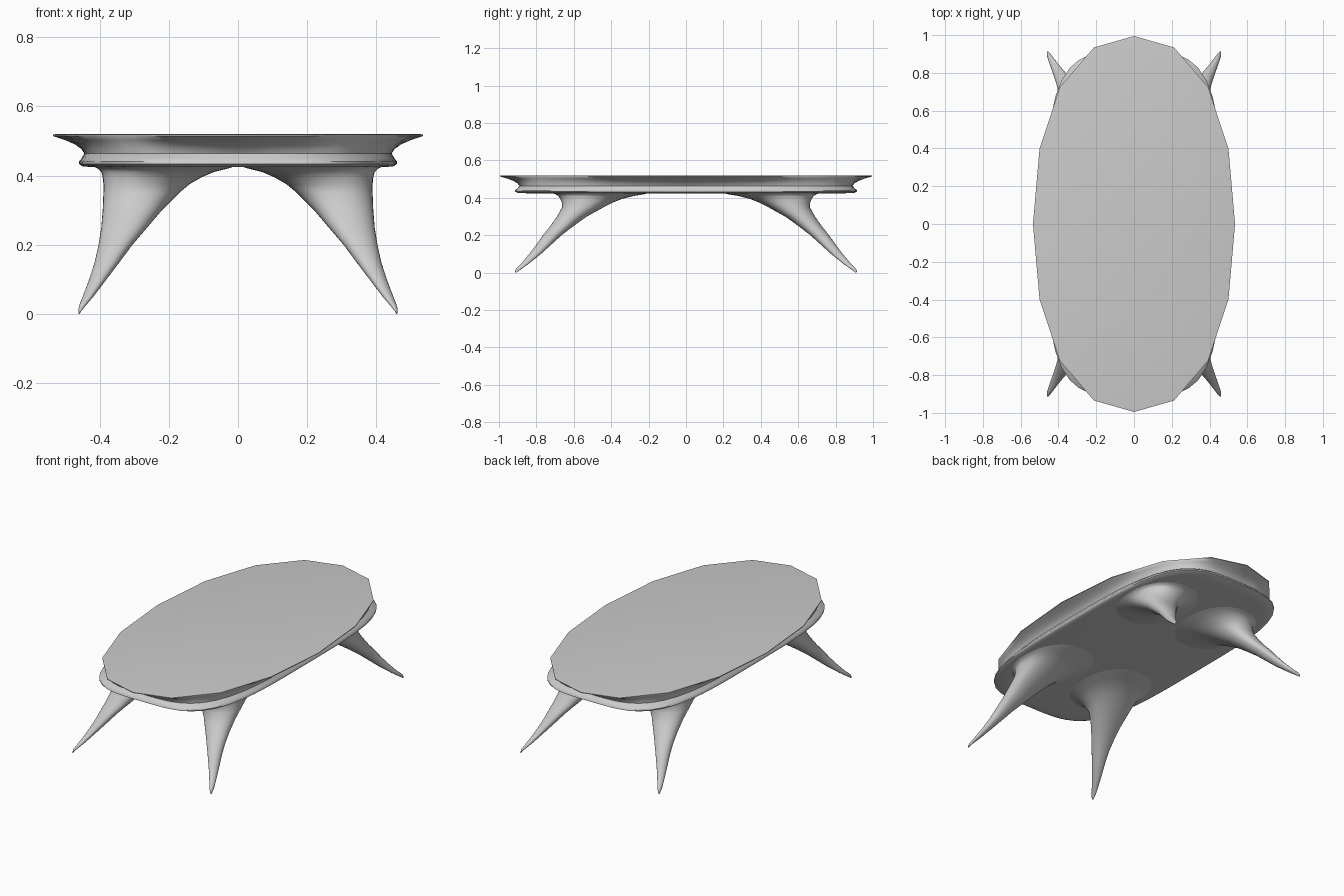
import bpy, bmesh
from math import sin, cos, pi, radians

if "Cube" in bpy.data.objects:
    bpy.data.objects.remove(bpy.data.objects["Cube"])

N = 64


def loft(name, rings, angle):
    """Skin a stack of equal-length rings and cap both ends."""
    bm = bmesh.new()
    loops = [[bm.verts.new(p) for p in ring] for ring in rings]
    for a, b in zip(loops, loops[1:]):
        n = len(a)
        for i in range(n):
            j = (i + 1) % n
            bm.faces.new((a[i], a[j], b[j], b[i]))
    bm.faces.new(loops[0])
    bm.faces.new(loops[-1])
    bmesh.ops.recalc_face_normals(bm, faces=bm.faces)
    me = bpy.data.meshes.new(name)
    bm.to_mesh(me)
    bm.free()
    ob = bpy.data.objects.new(name, me)
    bpy.context.collection.objects.link(ob)
    bpy.ops.object.select_all(action='DESELECT')
    ob.select_set(True)
    bpy.context.view_layer.objects.active = ob
    bpy.ops.object.shade_smooth_by_angle(angle=radians(angle))
    return ob


def oval(cx, cy, a, b, z, n, count):
    """Superellipse ring; n = 2 is an ellipse, larger is boxier."""
    ring = []
    for i in range(count):
        c, s = cos(2 * pi * i / count), sin(2 * pi * i / count)
        r = (abs(c) ** n + abs(s) ** n) ** (-1 / n)
        ring.append((cx + a * r * c, cy + b * r * s, z))
    return ring


def faceted(z, k=1.0):
    """Sixteen-sided table outline, sampled with N points."""
    quarter = [(0.535, 0), (0.5, 0.4), (0.392, 0.725), (0.213, 0.934), (0, 0.995)]
    pts = quarter[:4]
    pts += [(-x, y) for x, y in quarter[:0:-1]]
    pts += [(-x, -y) for x, y in quarter[:4]]
    pts += [(x, -y) for x, y in quarter[:0:-1]]
    ring, sub = [], N // 16
    for i in range(16):
        (x0, y0), (x1, y1) = pts[i], pts[(i + 1) % 16]
        for j in range(sub):
            t = j / sub
            ring.append((k * (x0 + (x1 - x0) * t), k * (y0 + (y1 - y0) * t), z))
    return ring


def mix(r0, r1, t, z):
    return [(p[0] + (q[0] - p[0]) * t, p[1] + (q[1] - p[1]) * t, z)
            for p, q in zip(r0, r1)]


# Table top: faceted upper rim, pinched waist, rounded lower rim
top = faceted(0.514)
waist = oval(0, 0, 0.444, 0.89, 0.464, 3.4, N)
rings = [faceted(0.52, 0.985), faceted(0.518), top,
         mix(top, waist, 0.4, 0.502), mix(top, waist, 0.7, 0.49),
         mix(top, waist, 0.9, 0.477), waist]
for a, b, z in [(0.452, 0.903, 0.45), (0.46, 0.914, 0.44), (0.459, 0.914, 0.433),
                (0.45, 0.9, 0.427), (0.42, 0.85, 0.424)]:
    rings.append(oval(0, 0, a, b, z, 3.8, N))
loft("table_top", rings, 50)

# Splayed legs: z, x range, y range of each section
sections = [
    (0.430, 0.00, 0.425, 0.18, 0.740), (0.420, 0.03, 0.405, 0.22, 0.700),
    (0.410, 0.07, 0.395, 0.28, 0.683), (0.395, 0.105, 0.391, 0.34, 0.672),
    (0.375, 0.14, 0.389, 0.39, 0.664), (0.350, 0.17, 0.389, 0.44, 0.662),
    (0.300, 0.22, 0.391, 0.53, 0.690), (0.250, 0.262, 0.395, 0.60, 0.725),
    (0.200, 0.305, 0.403, 0.665, 0.765), (0.150, 0.342, 0.414, 0.72, 0.80),
    (0.100, 0.38, 0.430, 0.775, 0.838), (0.050, 0.418, 0.449, 0.838, 0.880),
    (0.022, 0.442, 0.460, 0.876, 0.908), (0.008, 0.453, 0.461, 0.896, 0.914),
    (0.000, 0.457, 0.460, 0.906, 0.912)]
for end, sy in (("front", -1), ("back", 1)):
    for side, sx in (("left", -1), ("right", 1)):
        rings = [oval(sx * (x0 + x1) / 2, sy * (y0 + y1) / 2,
                      (x1 - x0) / 2, (y1 - y0) / 2, z, 2.2, 32)
                 for z, x0, x1, y0, y1 in sections]
        loft(f"{end}_{side}_leg", rings, 60)
